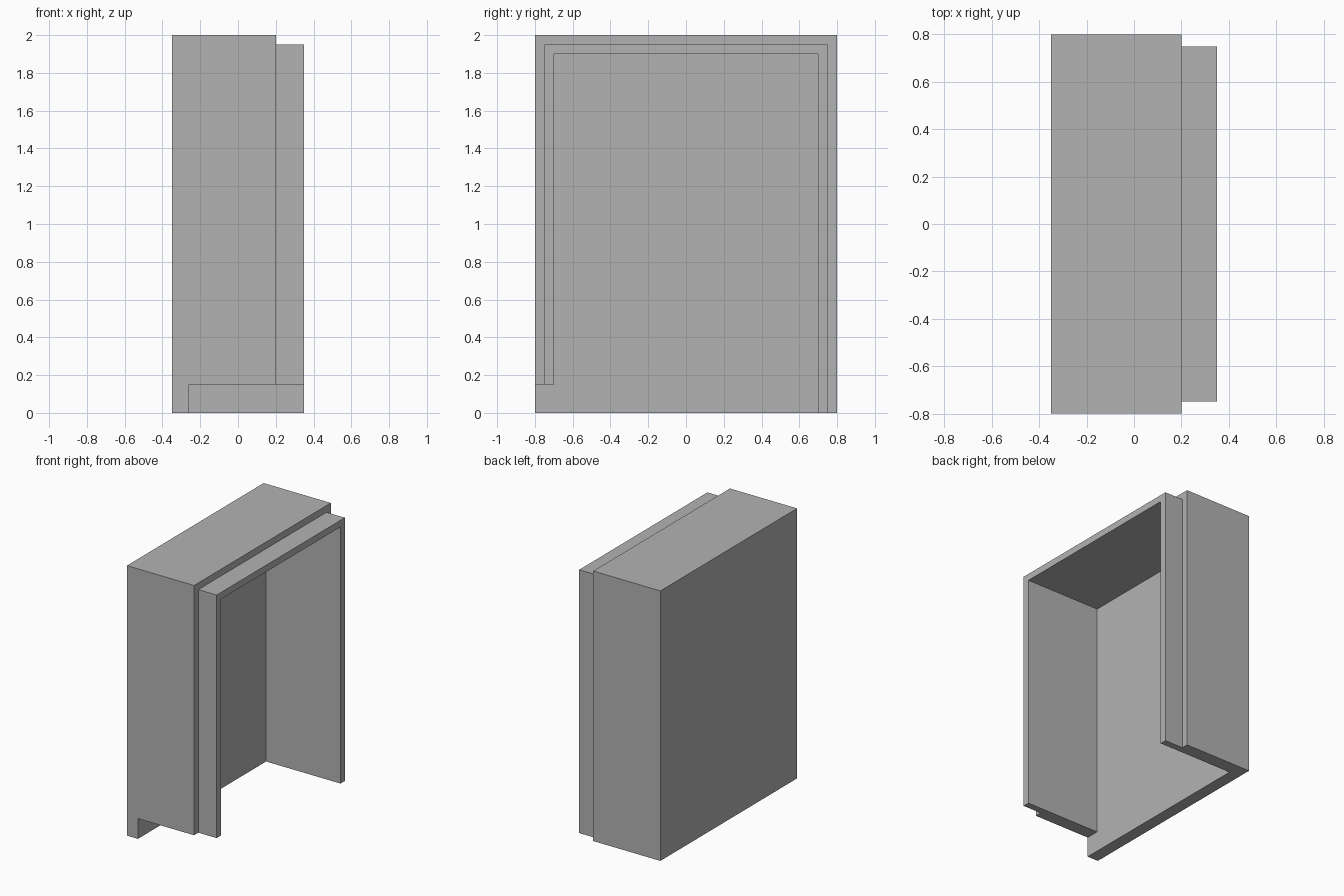
import bpy
import bmesh
import math
from mathutils import Vector

cube = bpy.data.objects.get("Cube")
if cube:
    bpy.data.objects.remove(cube, do_unlink=True)

# Single plain grey finish
grey = bpy.data.materials.new("plain grey")
grey.use_nodes = True
color = (0.45, 0.45, 0.45, 1)
grey.diffuse_color = color
grey.node_tree.nodes["Principled BSDF"].inputs["Base Color"].default_value = color


def box(name, low, high):
    low, high = Vector(low), Vector(high)
    bm = bmesh.new()
    bmesh.ops.create_cube(bm, size=1)
    bmesh.ops.scale(bm, vec=high - low, verts=bm.verts)
    bmesh.ops.translate(bm, vec=(low + high) / 2, verts=bm.verts)
    mesh = bpy.data.meshes.new(name)
    bm.to_mesh(mesh)
    bm.free()
    mesh.materials.append(grey)
    obj = bpy.data.objects.new(name, mesh)
    bpy.context.collection.objects.link(obj)
    return obj


def combine(target, tool, operation):
    tool.hide_render = True
    mod = target.modifiers.new(operation, "BOOLEAN")
    mod.operation = operation
    mod.solver = "EXACT"
    mod.object = tool
    graph = bpy.context.evaluated_depsgraph_get()
    result = bpy.data.meshes.new_from_object(target.evaluated_get(graph))
    target.modifiers.clear()
    target.data = result
    bpy.data.objects.remove(tool, do_unlink=True)


inner_x = -0.26

# Outer case with a stepped-in rim on its open side
case = box("case_shell", (-0.35, -0.8, 0), (0.2, 0.8, 2))
combine(case, box("rim", (0, -0.75, 0), (0.35, 0.75, 1.95)), "UNION")

# Hollow, open at the side and underneath
combine(case, box("cavity", (inner_x, -0.7, -0.2), (0.6, 0.7, 1.9)), "DIFFERENCE")

# Low notch through the front wall
combine(case, box("front_notch", (inner_x, -1, -0.2), (0.6, -0.6, 0.15)), "DIFFERENCE")

# Merge coplanar faces left by the cuts
bm = bmesh.new()
bm.from_mesh(case.data)
bmesh.ops.remove_doubles(bm, verts=bm.verts, dist=0.0001)
bmesh.ops.dissolve_limit(bm, angle_limit=math.radians(1), verts=bm.verts, edges=bm.edges)
bm.to_mesh(case.data)
bm.free()
case.data.name = "case_shell"
